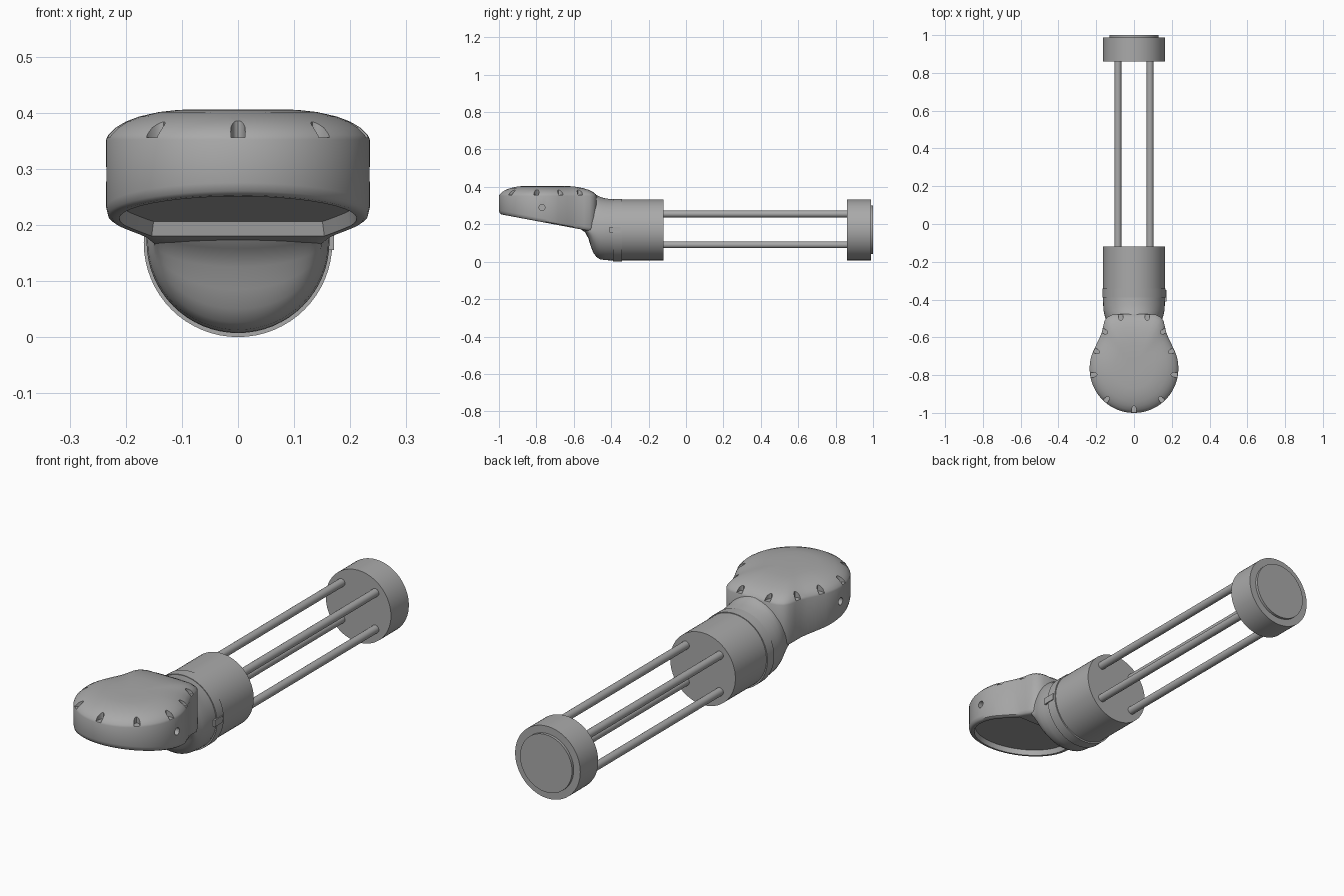
import bpy, bmesh, math
from mathutils import Vector, Matrix

if "Cube" in bpy.data.objects:
    bpy.data.objects.remove(bpy.data.objects["Cube"])

grey = bpy.data.materials.new("grey_metal")
grey.use_nodes = True
colour = (0.4, 0.4, 0.4, 1)
grey.diffuse_color = colour
grey.node_tree.nodes["Principled BSDF"].inputs["Base Color"].default_value = colour


def finish(bm, name, angle=35):
    bmesh.ops.recalc_face_normals(bm, faces=bm.faces)
    mesh = bpy.data.meshes.new(name)
    bm.to_mesh(mesh)
    bm.free()
    mesh.materials.append(grey)
    obj = bpy.data.objects.new(name, mesh)
    bpy.context.collection.objects.link(obj)
    shade(obj, angle)
    return obj


def shade(obj, angle):
    bpy.ops.object.select_all(action="DESELECT")
    obj.select_set(True)
    bpy.context.view_layer.objects.active = obj
    bpy.ops.object.shade_smooth_by_angle(angle=math.radians(angle))


def loft(rings, name, angle=35):
    bm = bmesh.new()
    loops = [[bm.verts.new(p) for p in ring] for ring in rings]
    for a, b in zip(loops, loops[1:]):
        for i in range(len(a)):
            j = (i + 1) % len(a)
            bm.faces.new((a[i], a[j], b[j], b[i]))
    bm.faces.new(loops[0])
    bm.faces.new(loops[-1])
    return finish(bm, name, angle)


def rod(name, x, z, radius, y0, y1, segments=64):
    turn = [math.tau * i / segments for i in range(segments)]
    return loft([[(x + radius * math.cos(t), y, z + radius * math.sin(t)) for t in turn]
                 for y in (y0, y1)], name)


# End cap with its raised disc, and the body with its collar
AXIS = 0.17
rod("end_cap", 0, AXIS, 0.163, 0.86, 0.988)
rod("end_disc", 0, AXIS, 0.13, 0.98, 1.0)
rod("body", 0, AXIS, 0.163, -0.4, -0.12)
rod("collar", 0, 0.168, 0.168, -0.39, -0.342)

# Four connecting rods
for side, x in (("right", -0.085), ("left", 0.085)):
    for level, z in (("lower", 0.09), ("upper", 0.255)):
        rod(f"{level}_{side}_rod", x, z, 0.018, -0.14, 0.88, 24)

# Key on the left of the collar
bm = bmesh.new()
bmesh.ops.create_cube(bm, size=1, matrix=Matrix.Translation((0.16, -0.38, 0.17))
                      @ Matrix.Diagonal((0.022, 0.06, 0.03, 1)))
finish(bm, "collar_key")

# Neck bending up into the head: y, bottom, top, half width
stations = [(-0.385, 0.007, 0.333, 0.163), (-0.43, 0.008, 0.338, 0.163),
            (-0.46, 0.013, 0.347, 0.161), (-0.48, 0.026, 0.357, 0.157),
            (-0.497, 0.05, 0.362, 0.152), (-0.51, 0.085, 0.36, 0.15),
            (-0.522, 0.125, 0.358, 0.15), (-0.54, 0.158, 0.355, 0.15),
            (-0.585, 0.188, 0.35, 0.145)]
sections = []
for y, low, high, width in stations:
    mid = max(0.17, low + 0.03)
    ring = []
    for i in range(64):
        t = math.tau * i / 64
        s = math.sin(t)
        ring.append((width * math.cos(t), y, mid + s * ((high - mid) if s > 0 else (mid - low))))
    sections.append(ring)
loft(sections, "neck", 60)

# Teardrop head outline, half drawn and then mirrored
CENTRE = Vector((0, -0.765))
RADIUS = 0.235
half = []
for i in range(23):
    t = math.radians(-90 + 5 * i)
    half.append(CENTRE + RADIUS * Vector((math.cos(t), math.sin(t))))
half += [Vector(p) for p in ((0.198, -0.635), (0.183, -0.605), (0.171, -0.575),
                             (0.164, -0.545), (0.157, -0.515), (0.142, -0.493),
                             (0.115, -0.48), (0.06, -0.477), (0, -0.477))]
outline = half + [Vector((-p.x, p.y)) for p in reversed(half[1:-1])]


def slant(y):
    return 0.255 - 0.1875 * (y + 1)


def level_ring(scale, z):
    return [(*(CENTRE + (p - CENTRE) * scale), z) for p in outline]


def slant_ring(scale, lift, back=0):
    ring = []
    for p in outline:
        q = CENTRE + (p - CENTRE) * scale
        y = min(q.y, back)
        ring.append((q.x, y, slant(y) + lift))
    return ring


# Head shell: recessed underside, slanted rim, wall and shallow dome
rings = [slant_ring(0.88, 0.025, -0.605), slant_ring(0.9, 0, -0.6),
         slant_ring(0.95, 0), slant_ring(0.985, 0.006), slant_ring(1, 0.02)]
rings += [level_ring(s, z) for s, z in (
    (1, 0.352), (0.985, 0.36), (0.93, 0.373), (0.85, 0.384), (0.75, 0.393),
    (0.6, 0.401), (0.45, 0.405), (0.2, 0.406))]
head = loft(rings, "head", 40)

# Rim notches and side holes, cut from the head
cutter = bmesh.new()


def notch(x, y, angle):
    place = (Matrix.Translation((x, y, 0.396)) @ Matrix.Rotation(angle, 4, "Z")
             @ Matrix.Diagonal((2.2, 1, 1, 1)))
    bmesh.ops.create_cone(cutter, cap_ends=True, segments=20, radius1=0.013,
                          radius2=0.013, depth=0.08, matrix=place)


notch(0, -0.99, math.radians(90))
for side in (-1, 1):
    for x, y, turn in ((0.151, -0.937, -50), (0.224, -0.80, -9), (0.208, -0.67, 23),
                       (0.166, -0.565, 25), (0.07, -0.483, 90)):
        notch(side * x, y, math.radians(side * turn))
    place = Matrix.Translation((side * 0.235, -0.77, 0.29)) @ Matrix.Rotation(math.pi / 2, 4, "Y")
    bmesh.ops.create_cone(cutter, cap_ends=True, segments=20, radius1=0.016,
                          radius2=0.016, depth=0.05, matrix=place)
tool = finish(cutter, "head_cutter")
tool.hide_render = True
cut = head.modifiers.new("cuts", "BOOLEAN")
cut.operation = "DIFFERENCE"
cut.solver = "EXACT"
cut.object = tool
bpy.ops.object.select_all(action="DESELECT")
bpy.context.view_layer.objects.active = head
head.select_set(True)
bpy.ops.object.modifier_move_to_index(modifier=cut.name, index=0)
bpy.ops.object.modifier_apply(modifier=cut.name)
bpy.data.objects.remove(tool)
shade(head, 40)
